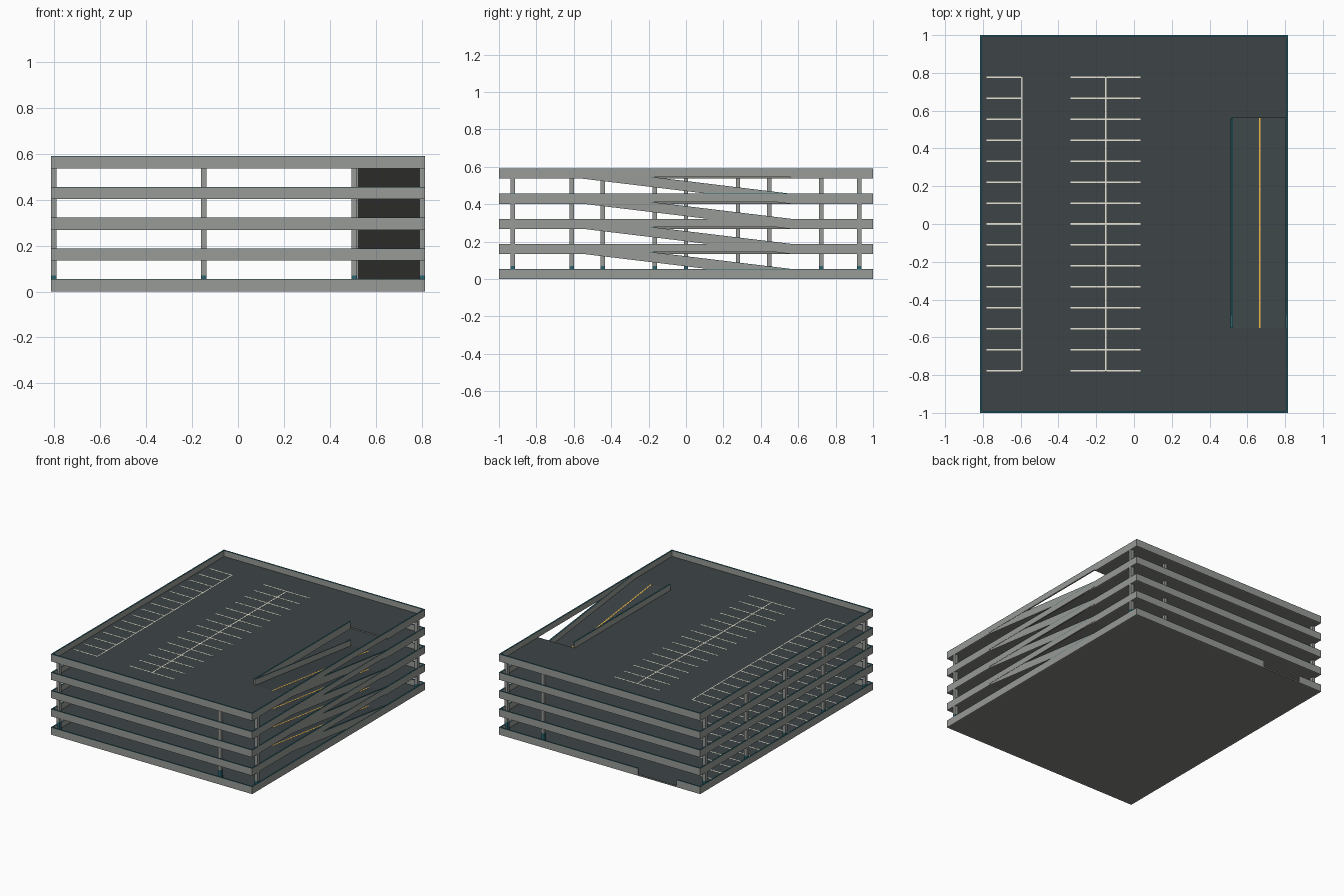
import bpy, bmesh

if "Cube" in bpy.data.objects:
    bpy.data.objects.remove(bpy.data.objects["Cube"])


def material(name, rgb):
    m = bpy.data.materials.new(name)
    m.diffuse_color = (*rgb, 1)
    m.use_nodes = True
    m.node_tree.nodes["Principled BSDF"].inputs["Base Color"].default_value = m.diffuse_color
    return m


CONCRETE = material("concrete", (0.31, 0.325, 0.305))
SOFFIT = material("dark_concrete", (0.22, 0.22, 0.207))
ASPHALT = material("asphalt", (0.047, 0.06, 0.061))
TEAL = material("teal_trim", (0.025, 0.13, 0.16))
CREAM = material("cream_paint", (0.82, 0.79, 0.67))
YELLOW = material("yellow_paint", (0.80, 0.45, 0.07))

X, Y = 0.815, 1.0               # half sizes of the building
STEP, BAND, FLOOR = 0.134, 0.054, 0.0105
T, CAP, PAINT = 0.01, 0.002, 0.0006  # wall thickness, trim height, paint thickness
RX, RY0, RY1 = 0.52, -0.55, 0.56     # ramp inner edge, top end, bottom end
LEVELS = [STEP * i for i in range(5)]


def build(name, mat, boxes, top_mat=None):
    """Boxes (x0,x1,y0,y1,z0,z1[,rise]); rise lifts the low-y end to make a slope."""
    bm = bmesh.new()
    for b in boxes:
        x0, x1, y0, y1, z0, z1 = b[:6]
        rise = b[6] if len(b) > 6 else 0
        lo = [bm.verts.new(p) for p in ((x0, y0, z0 + rise), (x1, y0, z0 + rise), (x1, y1, z0), (x0, y1, z0))]
        hi = [bm.verts.new(p) for p in ((x0, y0, z1 + rise), (x1, y0, z1 + rise), (x1, y1, z1), (x0, y1, z1))]
        bm.faces.new(lo[::-1])
        top = bm.faces.new(hi)
        top.material_index = 1 if top_mat else 0
        for i in range(4):
            j = (i + 1) % 4
            bm.faces.new((lo[i], lo[j], hi[j], hi[i]))
    me = bpy.data.meshes.new(name)
    bm.to_mesh(me)
    bm.free()
    me.materials.append(mat)
    if top_mat:
        me.materials.append(top_mat)
    ob = bpy.data.objects.new(name, me)
    bpy.context.collection.objects.link(ob)
    return ob


def wall(name, footprints, z0, z1, rise=0):
    """Concrete wall with a thin teal cap."""
    build(name, CONCRETE, [(*f, z0, z1 - CAP, rise) for f in footprints])
    build(name + "_cap", TEAL, [(*f, z1 - CAP, z1, rise) for f in footprints])


for n, base in enumerate(LEVELS):
    floor, top = base + FLOOR, base + BAND
    xi, yi = X - T, Y - T

    # Floor slab, with a ramp opening above the ground floor
    if n == 0:
        slabs = [(-xi, xi, -yi, yi, base, floor),
                 (-0.625, -0.31, yi, Y, base, floor)]   # entrance sill
    else:
        slabs = [(-xi, RX, -yi, yi, base, floor),
                 (RX, xi, -yi, RY0, base, floor),
                 (RX, xi, RY1, yi, base, floor)]
    build(f"floor_slab_{n}", SOFFIT, slabs, ASPHALT)

    # Perimeter parapets; the ground floor has an entrance gap at the back
    sides = [(-X, X, -Y, -yi), (-X, -xi, -yi, yi)]
    if n == 0:
        sides += [(-X, -0.625, yi, Y), (-0.31, X, yi, Y), (xi, X, -yi, yi)]
    else:
        sides += [(-X, X, yi, Y), (xi, X, -yi, RY0), (xi, X, RY1, yi)]
        wall(f"ramp_side_parapet_{n}", [(xi, X, RY0, RY1)], floor, top)
        # Level guard wall beside the opening
        wall(f"opening_guard_{n}", [(RX - T, RX, RY0, RY1)], base, top)
    wall(f"parapet_{n}", sides, base, top)

    # Painted parking stalls
    z0, z1 = floor, floor + PAINT
    lines = [(-0.597, -0.59, -0.778, 0.778, z0, z1), (-0.154, -0.146, -0.778, 0.778, z0, z1)]
    for i in range(-7, 8):
        y0, y1 = i * 0.1111 - 0.004, i * 0.1111 + 0.004
        lines += [(-0.78, -0.597, y0, y1, z0, z1),
                  (-0.335, -0.154, y0, y1, z0, z1),
                  (-0.146, 0.035, y0, y1, z0, z1)]
    build(f"stall_lines_{n}", CREAM, lines)

    # Ramp up to the next level, with sloped walls and a centre line
    if n < 4:
        build(f"ramp_{n}", SOFFIT, [(RX, xi, RY0, RY1, base, floor, STEP)], ASPHALT)
        wall(f"ramp_outer_wall_{n}", [(xi - 0.002, X - 0.002, RY0, RY1)], base, top, STEP)
        wall(f"ramp_inner_wall_{n}", [(RX, RX + 0.004, RY0, RY1)], base, top, STEP)
        build(f"ramp_line_{n}", YELLOW, [(0.661, 0.670, RY0, RY1, floor, floor + PAINT, STEP)])

# Columns with teal painted feet
spots = [(x, y) for x in (-0.802, 0.506, 0.802) for y in (-0.927, 0.927)]
spots += [(-0.802, y) for y in (-0.444, 0, 0.444)]
spots += [(-0.15, y) for y in (-0.611, -0.167, 0.278, 0.722)]
R = 0.012
build("columns", CONCRETE, [(x - R, x + R, y - R, y + R, 0.07, LEVELS[4]) for x, y in spots])
build("column_feet", TEAL, [(x - R, x + R, y - R, y + R, FLOOR, 0.07) for x, y in spots])
